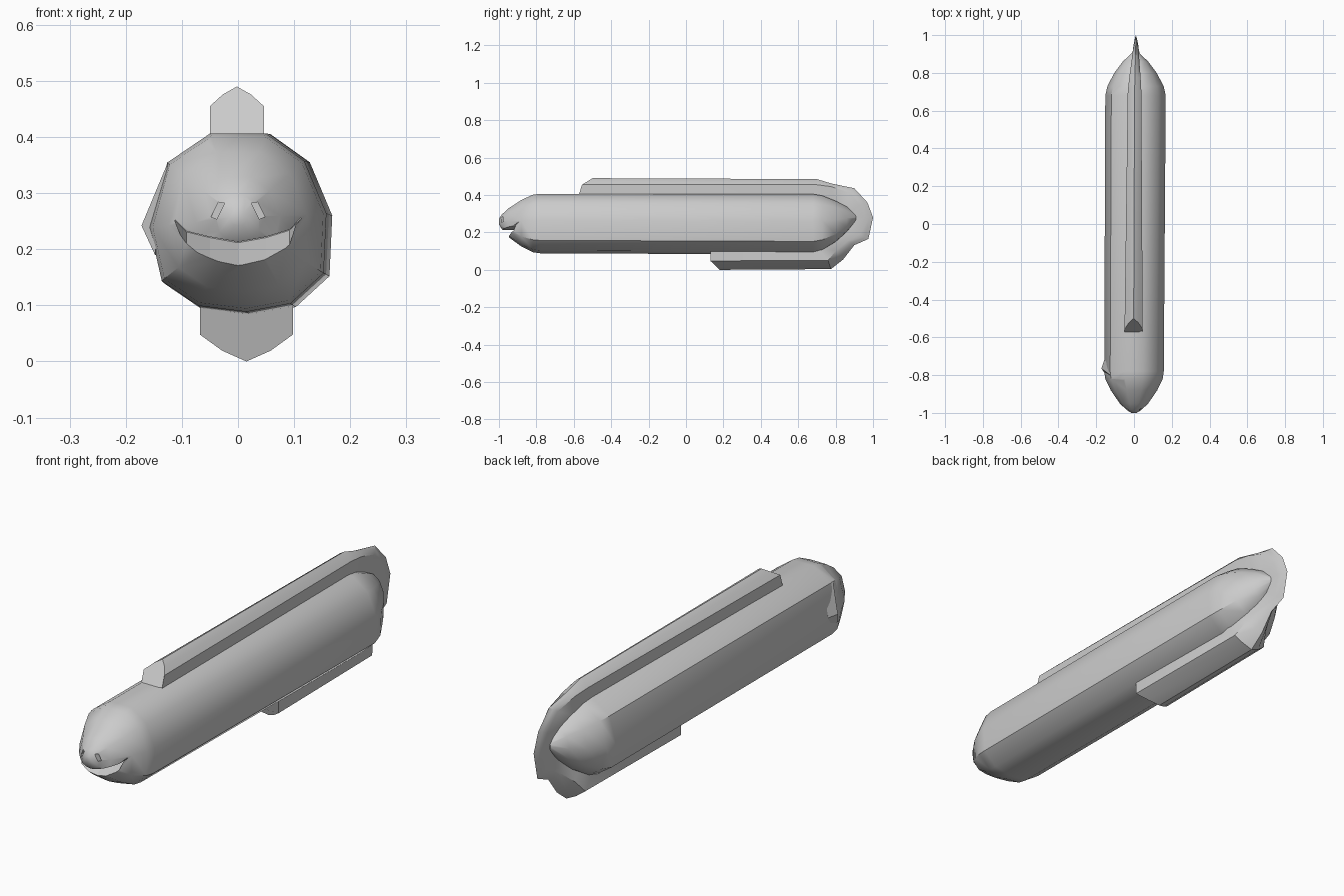
import bpy, bmesh
from mathutils import Vector

if "Cube" in bpy.data.objects:
    bpy.data.objects.remove(bpy.data.objects["Cube"])

grey = bpy.data.materials.new("plain grey")
grey.diffuse_color = (0.6, 0.6, 0.6, 1)
grey.use_nodes = True
grey.node_tree.nodes["Principled BSDF"].inputs["Base Color"].default_value = grey.diffuse_color


def loft(name, rings):
    """Skin a list of equal closed rings and cap both ends."""
    bm = bmesh.new()
    vs = [[bm.verts.new(p) for p in r] for r in rings]
    n = len(rings[0])
    for a, b in zip(vs, vs[1:]):
        for i in range(n):
            j = (i + 1) % n
            bm.faces.new((a[i], a[j], b[j], b[i]))
    bm.faces.new(vs[0])
    bm.faces.new(vs[-1])
    bmesh.ops.recalc_face_normals(bm, faces=bm.faces)
    me = bpy.data.meshes.new(name)
    bm.to_mesh(me)
    bm.free()
    ob = bpy.data.objects.new(name, me)
    me.materials.append(grey)
    bpy.context.collection.objects.link(ob)
    return ob


def cut(target, cutter):
    cutter.hide_render = True
    cutter.hide_viewport = True
    m = target.modifiers.new(cutter.name, 'BOOLEAN')
    m.operation = 'DIFFERENCE'
    m.solver = 'EXACT'
    m.object = cutter


def smooth(ob, degrees):
    bpy.ops.object.select_all(action='DESELECT')
    ob.select_set(True)
    bpy.context.view_layer.objects.active = ob
    bpy.ops.object.shade_smooth_by_angle(angle=degrees * 0.0174533)


# Body: irregular eleven-sided section, scaled along the length
section = [(-.05, .155), (.05, .155), (.12, .105), (.16, .01), (.155, -.098), (.095, -.153),
           (.015, -.168), (-.072, -.157), (-.138, -.112), (-.16, -.015), (-.128, .102)]
stations = [  # y, scale, centre x, centre z
    (-1, .09, 0, .258), (-.985, .24, 0, .258), (-.95, .47, 0, .255), (-.88, .77, 0, .254),
    (-.82, .95, 0, .254), (-.78, .985, 0, .254), (.68, 1, .008, .25), (.73, .93, .008, .252),
    (.80, .70, .008, .26), (.86, .42, .008, .272), (.91, .09, .008, .28)]
body = loft("body", [[(cx + x * s, y, cz + z * s) for x, z in section]
                     for y, s, cx, cz in stations])
smooth(body, 38)

# Mouth: curved wedge that closes towards the back
arc = [(-.112, .252, .245), (-.092, .232, .195), (-.05, .222, .178), (0, .213, .165),
       (.05, .222, .178), (.092, .235, .195), (.112, .256, .250)]
mouth_rings = []
for y, k in ((-1.06, 2.1), (-.955, 1), (-.86, .03)):
    top = [(x, y, t) for x, t, b in arc]
    low = [(x, y, t + (b - t) * k) for x, t, b in reversed(arc)]
    mouth_rings.append(top + low)
cut(body, loft("mouth_cutter", mouth_rings))

# Eyes: small slanted slots
for side, name in ((-1, "left"), (1, "right")):
    quad = [(.024, .282), (.035, .284), (.048, .258), (.038, .254)]
    cut(body, loft(name + "_eye_cutter",
                   [[(side * x, y, z) for x, z in quad] for y in (-1.05, -.965)]))

# Gill slit on one cheek, with a small raised flap behind it
cut(body, loft("gill_cutter", [[(-.045, -.835, .43), (-.06, -.825, .37), (-.115, -.81, .31)],
                               [(-.25, -.82, .37), (-.25, -.785, .34), (-.20, -.78, .23)]]))
flap = loft("gill_flap", [[(-.125, -.80, .355), (-.172, -.765, .242), (-.148, -.80, .19)],
                          [(-.125, -.74, .350), (-.158, -.72, .240), (-.140, -.74, .19)]])

# Fin: runs along the back, round the tail and forward under the belly
fin_path = [  # inner y z, shoulder y z, ridge y z, half width, centre x
    (-.575, .395, -.556, .455, -.50, .49, .048, -.002),
    (.68, .385, .70, .455, .70, .485, .036, .003),
    (.75, .35, .775, .445, .775, .462, .030, .005),
    (.83, .32, .87, .415, .90, .436, .020, .008),
    (.87, .30, .93, .345, .97, .36, .015, .01),
    (.88, .28, .95, .28, 1.0, .28, .012, .01),
    (.86, .24, .93, .19, .975, .165, .012, .01),
    (.81, .20, .865, .155, .90, .132, .028, .012),
    (.75, .17, .80, .10, .84, .055, .055, .014),
    (.69, .13, .76, .05, .775, .004, .078, .015),
    (.13, .115, .13, .048, .18, 0, .083, .015)]
rings = []
for iy, iz, sy, sz, oy, oz, w, cx in fin_path:
    inner, shoulder, ridge = Vector((cx, iy, iz)), Vector((cx, sy, sz)), Vector((cx, oy, oz))
    mid = shoulder.lerp(ridge, .6)
    dx = Vector((w, 0, 0))
    rings.append([inner - dx, shoulder - dx, mid - dx * .52, ridge,
                  mid + dx * .52, shoulder + dx, inner + dx])
fin = loft("fin", rings)
smooth(fin, 32)
